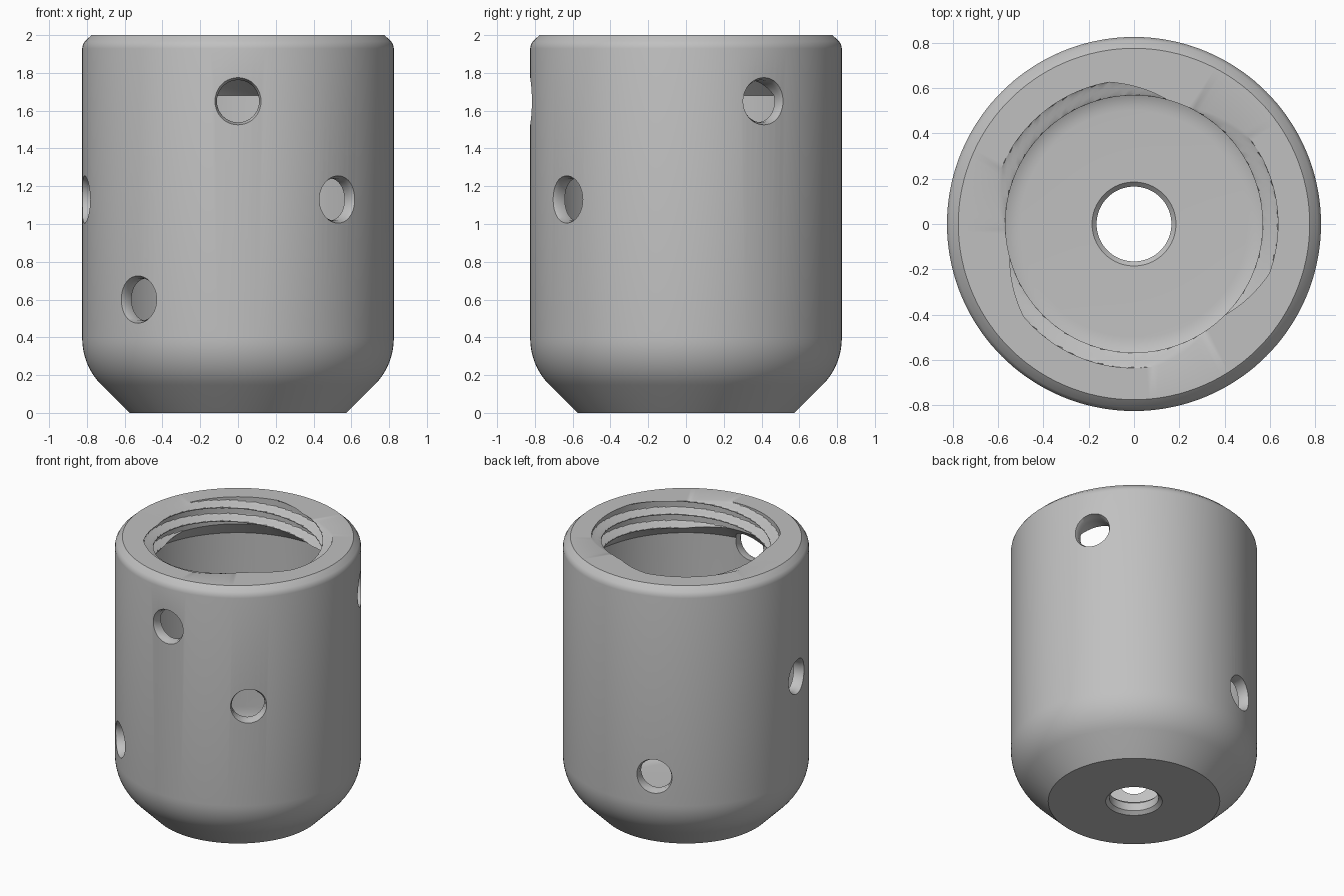
import bpy, bmesh, math
from mathutils import Matrix

if "Cube" in bpy.data.objects:
    bpy.data.objects.remove(bpy.data.objects["Cube"])

SEG = 144
grey = bpy.data.materials.new("plain_grey")
grey.diffuse_color = (0.53, 0.53, 0.53, 1)
grey.use_nodes = True
grey.node_tree.nodes["Principled BSDF"].inputs["Base Color"].default_value = grey.diffuse_color


def arc(cx, cz, r, a0, a1, n):
    """Points of a circular arc in the (radius, height) plane."""
    return [(cx + r * math.cos(math.radians(a0 + (a1 - a0) * i / n)),
             cz + r * math.sin(math.radians(a0 + (a1 - a0) * i / n)))
            for i in range(n + 1)]


def lathe(bm, profile, seg, closed, radius=lambda r, z, a: r, matrix=Matrix()):
    """Spin (r, z) points; closed joins last ring to first, else caps the ends."""
    rings = []
    for r, z in profile:
        ring = []
        for i in range(seg):
            a = 2 * math.pi * i / seg
            q = radius(r, z, a)
            co = matrix @ Matrix.Translation((q * math.cos(a), q * math.sin(a), z))
            ring.append(bm.verts.new(co.translation))
        rings.append(ring)
    count = len(rings)
    for k in range(count if closed else count - 1):
        a, b = rings[k], rings[(k + 1) % count]
        for i in range(seg):
            j = (i + 1) % seg
            bm.faces.new((a[i], a[j], b[j], b[i]))
    if not closed:
        bm.faces.new(rings[0][::-1])
        bm.faces.new(rings[-1])


def make_object(name, bm):
    bmesh.ops.recalc_face_normals(bm, faces=bm.faces)
    mesh = bpy.data.meshes.new(name)
    bm.to_mesh(mesh)
    bm.free()
    mesh.materials.append(grey)
    obj = bpy.data.objects.new(name, mesh)
    bpy.context.collection.objects.link(obj)
    return obj


# Three-start internal thread in the collar
BORE, DEPTH, LEAD, COLLAR_Z = 0.567, 0.068, 0.30, 1.80


def thread_radius(r, z, a):
    if r != BORE:
        return r
    u = math.degrees(a) - 10 - 360 * (z - 2) / LEAD
    d = abs((u + 60) % 120 - 60)
    return BORE + DEPTH * min(1, max(0, (55 - d) / 25))


# Housing profile: outer wall, collar, chamber, floor and drain hole
rows = 40
outer = [(0.19, 0), (0.575, 0)] + arc(0.475, 0.395, 0.35, -45, 0, 10)
outer += [(0.825, 1.93), (0.821, 1.95), (0.81, 1.968), (0.775, 2)]
collar = [(BORE, 2 - (2 - COLLAR_Z) * i / rows) for i in range(rows + 1)]
chamber = [(0.752, 1.68)] + arc(0.472, 0.395, 0.28, 0, -45, 10)
floor = arc(0.50, 0.265, 0.165, -45, -90, 6) + [(0.185, 0.10)]
drain = [(0.165, 0.08), (0.165, 0.022)]

bm = bmesh.new()
lathe(bm, outer + collar + chamber + floor + drain, SEG, True, thread_radius)
housing = make_object("housing", bm)

# Countersunk side holes: (azimuth in degrees, height)
holes = [(-90, 1.65), (30, 1.65), (-50, 1.13), (190, 1.13), (-130, 0.60), (110, 0.60)]
cutter_profile = [(0.112, 0.5), (0.112, 0.795), (0.125, 0.822), (0.125, 0.95)]
bm = bmesh.new()
for azimuth, height in holes:
    place = (Matrix.Translation((0, 0, height))
             @ Matrix.Rotation(math.radians(azimuth), 4, 'Z')
             @ Matrix.Rotation(math.radians(90), 4, 'Y'))
    lathe(bm, cutter_profile, 40, False, matrix=place)
cutter = make_object("hole_cutter", bm)
cutter.hide_render = True

cut = housing.modifiers.new("side_holes", 'BOOLEAN')
cut.operation = 'DIFFERENCE'
cut.solver = 'EXACT'
cut.object = cutter

bpy.context.view_layer.objects.active = housing
housing.select_set(True)
cutter.select_set(False)
bpy.ops.object.modifier_apply(modifier=cut.name)
bpy.data.objects.remove(cutter, do_unlink=True)
bpy.ops.object.shade_smooth_by_angle(angle=math.radians(30))
